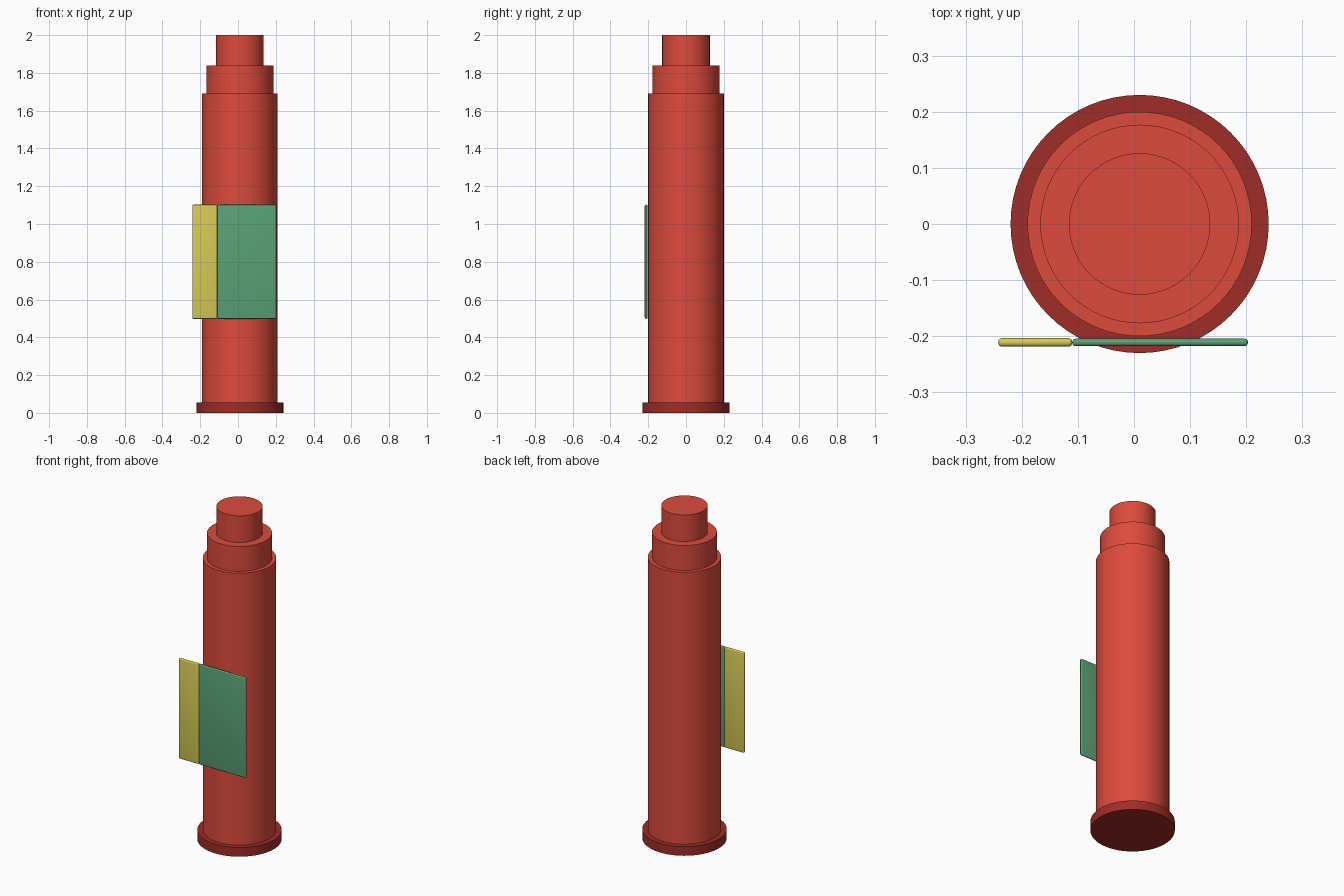
import bpy
from math import radians

if "Cube" in bpy.data.objects:
    bpy.data.objects.remove(bpy.data.objects["Cube"])


def material(name, rgb):
    mat = bpy.data.materials.new(name)
    mat.diffuse_color = (*rgb, 1.0)
    mat.use_nodes = True
    mat.node_tree.nodes["Principled BSDF"].inputs["Base Color"].default_value = mat.diffuse_color
    return mat


RED = material("red_paint", (0.72, 0.07, 0.045))
DARK_RED = material("dark_red_paint", (0.35, 0.025, 0.02))
GREEN = material("green_panel", (0.10, 0.36, 0.18))
YELLOW = material("yellow_panel", (0.68, 0.60, 0.09))
AXIS_X = 0.01


def drum(name, radius, z0, z1, mat):
    """Smooth upright cylinder on the pillar axis."""
    bpy.ops.mesh.primitive_cylinder_add(
        vertices=64, radius=radius, depth=z1 - z0,
        location=(AXIS_X, 0, (z0 + z1) / 2))
    obj = bpy.context.object
    obj.name = name
    obj.data.materials.append(mat)
    bpy.ops.object.shade_smooth_by_angle(angle=radians(30))
    return obj


def panel(name, x0, x1, thickness, mat):
    """Thin upright plate with rounded rims, mounted on the front."""
    bpy.ops.mesh.primitive_cube_add(
        size=1, location=((x0 + x1) / 2, -0.211, 0.80))
    obj = bpy.context.object
    obj.name = name
    obj.scale = (x1 - x0, thickness, 0.604)
    bpy.ops.object.transform_apply(location=False, rotation=False, scale=True)
    obj.data.materials.append(mat)
    bevel = obj.modifiers.new("rounded_rim", "BEVEL")
    bevel.width = thickness * 0.45
    bevel.segments = 4
    bpy.ops.object.modifier_apply(modifier=bevel.name)
    bpy.ops.object.shade_smooth_by_angle(angle=radians(40))
    return obj


# Pillar: foot, shaft and two stepped caps
drum("base_flange", 0.23, 0.0, 0.055, DARK_RED)
drum("pillar_shaft", 0.20, 0.055, 1.69, RED)
drum("lower_cap", 0.177, 1.69, 1.84, RED)
drum("upper_cap", 0.126, 1.84, 2.0, RED)

# Front sign: yellow strip beside the wide green board
panel("sign_side_strip", -0.242, -0.11, 0.015, YELLOW)
panel("sign_board", -0.11, 0.203, 0.013, GREEN)
